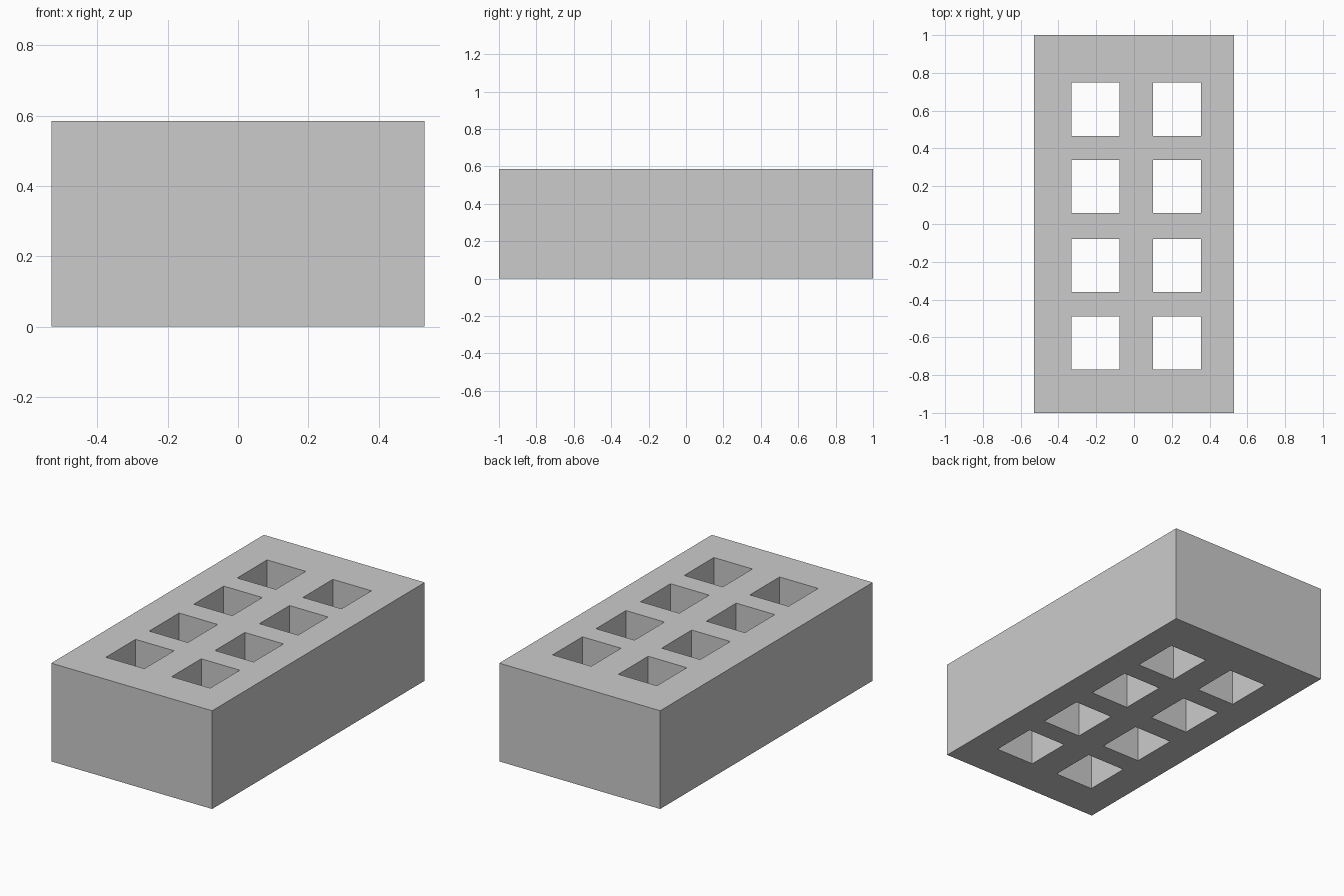
import bpy, bmesh

if "Cube" in bpy.data.objects:
    bpy.data.objects.remove(bpy.data.objects["Cube"])

HEIGHT = 0.585
# Outer edges with the hole edges between them; every second span is a hole
XS = [-0.53, -0.332, -0.078, 0.101, 0.355, 0.53]
YS = [-1.0, -0.769, -0.49, -0.361, -0.08, 0.058, 0.34, 0.467, 0.748, 1.0]

bm = bmesh.new()

# Perforated base sheet: fill every grid cell except the holes
verts = [[bm.verts.new((x, y, 0)) for y in YS] for x in XS]
for i in range(len(XS) - 1):
    for j in range(len(YS) - 1):
        if i % 2 and j % 2:
            continue
        bm.faces.new((verts[i][j], verts[i + 1][j],
                      verts[i + 1][j + 1], verts[i][j + 1]))

# Raise the sheet into a solid block with through holes
base = bm.faces[:]
result = bmesh.ops.extrude_face_region(bm, geom=base, use_keep_orig=True)
top = [g for g in result["geom"] if isinstance(g, bmesh.types.BMVert)]
bmesh.ops.translate(bm, verts=top, vec=(0, 0, HEIGHT))
bmesh.ops.recalc_face_normals(bm, faces=bm.faces[:])

mesh = bpy.data.meshes.new("perforated_brick")
bm.to_mesh(mesh)
bm.free()
brick = bpy.data.objects.new("perforated_brick", mesh)
bpy.context.collection.objects.link(brick)
